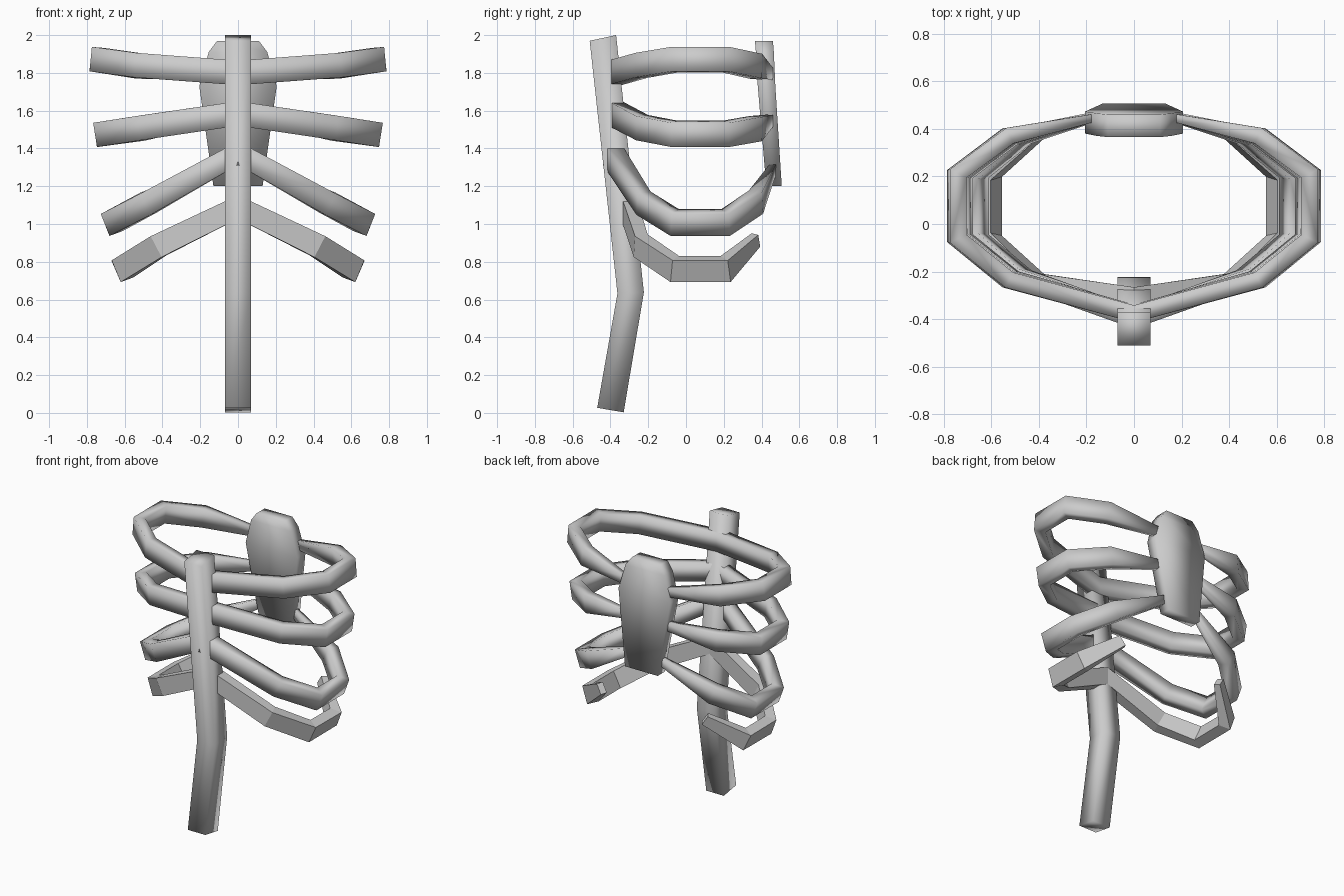
import bpy, bmesh
from math import sin, cos, radians
from mathutils import Vector

if "Cube" in bpy.data.objects:
    bpy.data.objects.remove(bpy.data.objects["Cube"])


def loft(name, rings, smooth=True, mirror=False, cap_start=True):
    """Skin a row of equal-sized rings into one object."""
    bm = bmesh.new()
    vs = [[bm.verts.new(p) for p in r] for r in rings]
    n = len(rings[0])
    for a, b in zip(vs, vs[1:]):
        for i in range(n):
            j = (i + 1) % n
            bm.faces.new((a[i], a[j], b[j], b[i]))
    if cap_start:
        bm.faces.new(vs[0])
    bm.faces.new(vs[-1])
    bmesh.ops.recalc_face_normals(bm, faces=bm.faces)
    if not cap_start:
        # open end sits on the mirror plane: check outward direction there
        c = sum((Vector(p) for p in rings[0]), Vector()) / n
        f = vs[0][0].link_faces[0]
        if f.normal.dot(vs[0][0].co - c) < 0:
            bmesh.ops.reverse_faces(bm, faces=bm.faces)
    for f in bm.faces:
        f.smooth = smooth
    me = bpy.data.meshes.new(name)
    bm.to_mesh(me)
    bm.free()
    ob = bpy.data.objects.new(name, me)
    bpy.context.collection.objects.link(ob)
    if mirror:
        m = ob.modifiers.new("mirror", 'MIRROR')
        m.use_clip = True
    return ob


def rib(name, path, w, h, tilt, tip, smooth=True):
    """Rectangular bar swept along a half loop, then mirrored."""
    pts = [Vector(p) for p in path]
    up0 = Vector((sin(radians(tilt)), 0, cos(radians(tilt))))
    rings = []
    for i, p in enumerate(pts):
        d_out = (pts[min(i + 1, len(pts) - 1)] - p)
        d_in = (p - pts[max(i - 1, 0)])
        d_out = d_out.normalized() if d_out.length else d_in.normalized()
        d_in = d_in.normalized() if d_in.length else d_out
        t = Vector((1, 0, 0)) if i == 0 else (d_in + d_out).normalized()
        up = (up0 - t * up0.dot(t)).normalized()
        side = t.cross(up)
        s = tip if i == len(pts) - 1 else 1
        miter = 1 / max(0.8, t.dot(d_out))
        a, b = side * (w / 2 * s * miter), up * (h / 2 * s)
        rings.append([p - a - b, p + a - b, p + a + b, p - a + b])
    return loft(name, rings, smooth, mirror=True, cap_start=False)


# spine: square bar with one bend
def spine_ring(y, z, dz):
    return [(-.07, y - .07, z - dz), (.07, y - .07, z - dz),
            (.07, y + .07, z + dz), (-.07, y + .07, z + dz)]


loft("spine", [spine_ring(-.40, .015, -.012), spine_ring(-.293, .635, .003),
               spine_ring(-.44, 1.985, .015)])

# breastbone: tapered plate leaning outward at the bottom
levels = [(1.97, .11, .365, .46), (1.91, .155, .37, .465),
          (1.73, .205, .38, .473), (1.2, .13, .425, .507)]
loft("breastbone", [[(-hw, y0, z), (hw, y0, z), (hw, y1, z), (-hw, y1, z)]
                    for z, hw, y0, y1 in levels])

# ribs, from top to bottom
rib("rib_top", [(0, -.378, 1.80), (.53, -.235, 1.84), (.745, -.06, 1.87),
                (.745, .21, 1.87), (.53, .37, 1.835), (.15, .45, 1.79)],
    .07, .13, -5, .45)
rib("rib_upper", [(0, -.375, 1.585), (.51, -.232, 1.51), (.722, -.06, 1.477),
                  (.722, .21, 1.477), (.51, .37, 1.505), (.15, .45, 1.55)],
    .07, .13, 9, .45)
rib("rib_middle", [(0, -.395, 1.375), (.475, -.225, 1.11), (.668, -.06, 1.008),
                   (.668, .21, 1.008), (.475, .37, 1.115), (.13, .46, 1.29)],
    .075, .125, 20, .45)
rib("rib_floating", [(0, -.305, 1.09), (.42, -.24, .885), (.612, -.06, .762),
                     (.612, .21, .762), (.41, .37, .915)],
    .07, .125, 20, .6, smooth=False)
